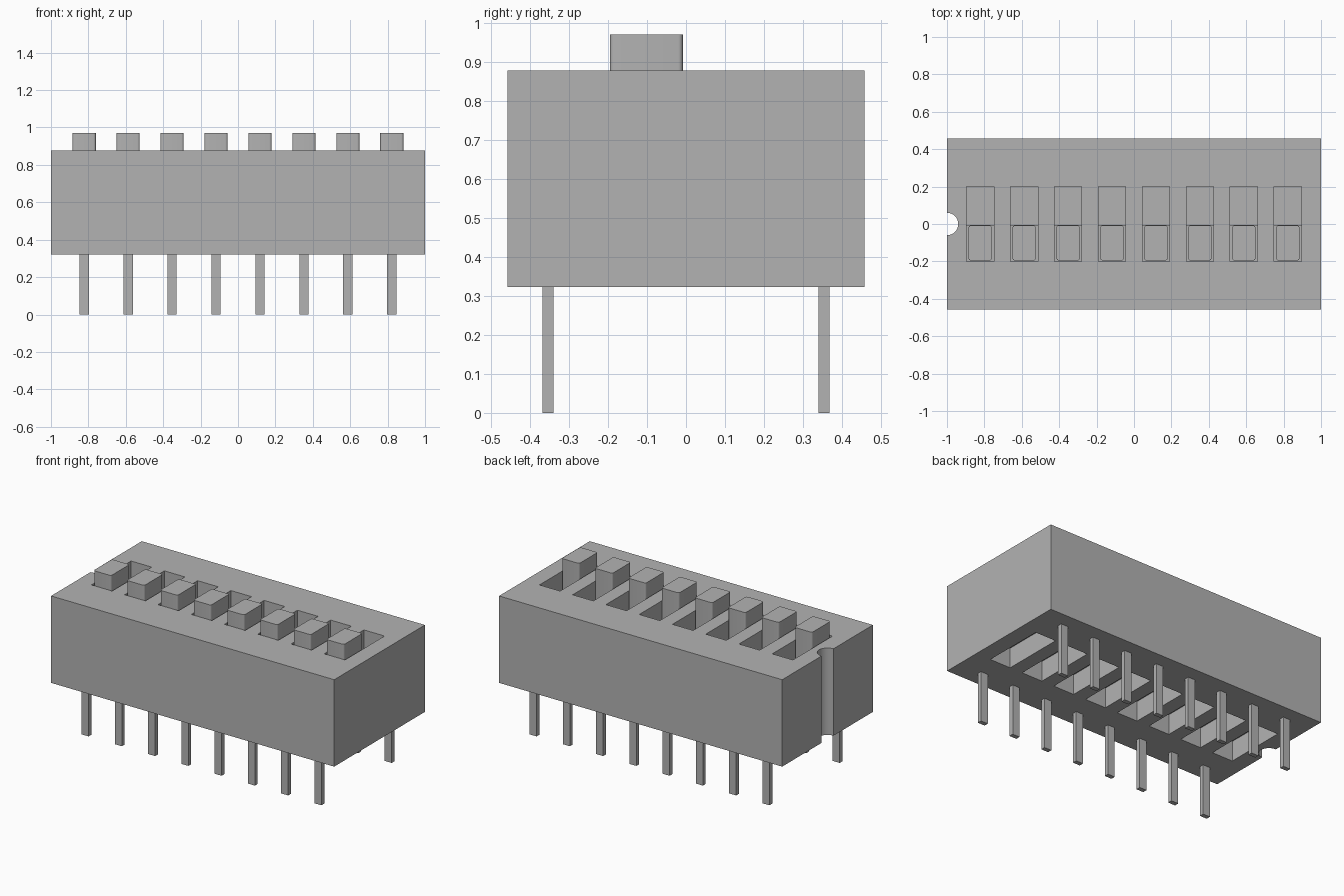
import bpy
import math

if "Cube" in bpy.data.objects:
    bpy.data.objects.remove(bpy.data.objects["Cube"], do_unlink=True)

PITCH = 0.235
CENTRES = [(i - 3.5) * PITCH for i in range(8)]
HALF_Y = 0.4575
BOTTOM, TOP = 0.322, 0.877
SLOT_X, SLOT_Y = 0.073, 0.2

grey = bpy.data.materials.new("plain grey")
grey.use_nodes = True
COLOUR = (0.45, 0.45, 0.45, 1)
grey.diffuse_color = COLOUR
grey.node_tree.nodes["Principled BSDF"].inputs["Base Color"].default_value = COLOUR


def rectangle(x0, x1, y0, y1):
    return [(x0, y0), (x1, y0), (x1, y1), (x0, y1)]


def rounded(x0, x1, y0, y1, r, steps=5):
    """Rectangle outline with rounded corners."""
    corners = [(x1 - r, y1 - r), (x0 + r, y1 - r), (x0 + r, y0 + r), (x1 - r, y0 + r)]
    return [(cx + r * math.cos(a), cy + r * math.sin(a))
            for k, (cx, cy) in enumerate(corners)
            for a in [(k + s / steps) * math.pi / 2 for s in range(steps + 1)]]


def prism(name, outlines, z0, z1):
    """Extrude outlines upward; outlines inside the first become holes."""
    curve = bpy.data.curves.new(name, "CURVE")
    curve.dimensions = "2D"
    curve.fill_mode = "BOTH"
    curve.extrude = (z1 - z0) / 2
    for points in outlines:
        spline = curve.splines.new("POLY")
        spline.points.add(len(points) - 1)
        for p, (x, y) in zip(spline.points, points):
            p.co = (x, y, 0, 1)
        spline.use_cyclic_u = True
    obj = bpy.data.objects.new(name, curve)
    bpy.context.collection.objects.link(obj)
    obj.location.z = (z0 + z1) / 2
    bpy.ops.object.select_all(action="DESELECT")
    obj.select_set(True)
    bpy.context.view_layer.objects.active = obj
    bpy.ops.object.convert(target="MESH")
    obj = bpy.context.object
    obj.name = name
    obj.data.materials.clear()
    obj.data.materials.append(grey)
    bpy.ops.object.shade_smooth_by_angle(angle=math.radians(30))
    return obj


# Housing with a round end notch and a row of slots
notch = [(-1 + 0.06 * math.sin(t), 0.06 * math.cos(t))
         for t in [math.pi * k / 16 for k in range(17)]]
outer = rectangle(-1, 1, -HALF_Y, HALF_Y) + notch
slots = [rectangle(c - SLOT_X, c + SLOT_X, -SLOT_Y, SLOT_Y) for c in CENTRES]
prism("housing", [outer] + slots, BOTTOM, TOP)

for n, c in enumerate(CENTRES, 1):
    # Stepped floor closing the middle of each slot
    prism(f"slot_floor_back_{n}", [rectangle(c - SLOT_X, c + SLOT_X, -0.005, SLOT_Y)], 0.45, 0.62)
    prism(f"slot_floor_front_{n}", [rectangle(c - SLOT_X, c + SLOT_X, -SLOT_Y, -0.005)], 0.45, 0.7)
    # Sliding switch knob
    prism(f"switch_knob_{n}", [rounded(c - 0.062, c + 0.062, -0.195, -0.008, 0.012)], 0.69, 0.97)
    # Front and back pins
    for side, y in (("front", -0.354), ("back", 0.354)):
        prism(f"{side}_pin_{n}", [rectangle(c - 0.025, c + 0.025, y - 0.014, y + 0.014)], 0, BOTTOM + 0.01)
